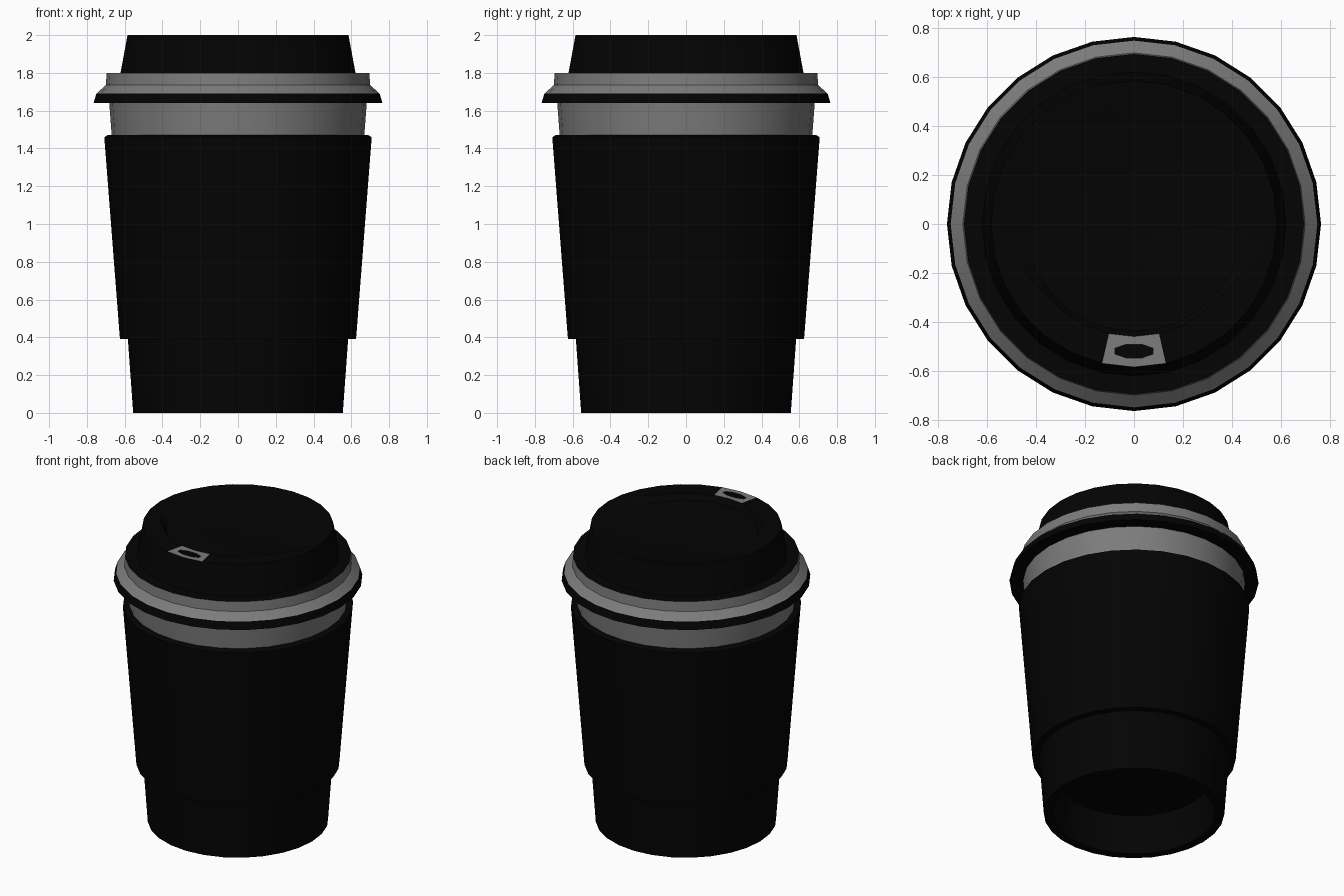
import bpy, bmesh
from math import pi, sin, cos, radians

if "Cube" in bpy.data.objects:
    bpy.data.objects.remove(bpy.data.objects["Cube"])

SIDES = 28


def material(name, value):
    mat = bpy.data.materials.new(name)
    mat.diffuse_color = (value, value, value, 1)
    mat.use_nodes = True
    mat.node_tree.nodes["Principled BSDF"].inputs["Base Color"].default_value = mat.diffuse_color
    return mat


black = material("black", 0.001)
grey = material("grey", 0.2)


def lathe(name, profile, grey_bands=(), wrap=False, shape=None):
    """Spin (radius, z) points around z; close by caps, or wrap into a ring."""
    bm = bmesh.new()
    rings = []
    for i, (r, z) in enumerate(profile):
        ring = []
        for k in range(SIDES):
            a = 2 * pi * k / SIDES
            rr = shape(i, r, a) if shape else r
            ring.append(bm.verts.new((rr * sin(a), -rr * cos(a), z)))  # a = 0 is the front
        rings.append(ring)
    n = len(rings)
    for i in range(n if wrap else n - 1):
        lo, hi = rings[i], rings[(i + 1) % n]
        for k in range(SIDES):
            m = (k + 1) % SIDES
            f = bm.faces.new((lo[k], lo[m], hi[m], hi[k]))
            f.material_index = 1 if i in grey_bands else 0
    if not wrap:
        bm.faces.new(rings[0])
        bm.faces.new(rings[-1])
    bmesh.ops.recalc_face_normals(bm, faces=bm.faces)
    mesh = bpy.data.meshes.new(name)
    bm.to_mesh(mesh)
    bm.free()
    mesh.materials.append(black)
    mesh.materials.append(grey)
    ob = bpy.data.objects.new(name, mesh)
    bpy.context.collection.objects.link(ob)
    return ob


def select(ob):
    bpy.ops.object.select_all(action='DESELECT')
    ob.select_set(True)
    bpy.context.view_layer.objects.active = ob


# Cup: recessed base, tapered wall, pale collar under the lid
cup = lathe("cup", [(0.47, 0.25), (0.50, 0), (0.555, 0), (0.583, 0.39), (0.668, 1.46),
                    (0.683, 1.66), (0.65, 1.66), (0.51, 0.30)], grey_bands={4})

# Sleeve: tapered ring around the cup
sleeve = lathe("sleeve", [(0.575, 0.39), (0.625, 0.39), (0.708, 1.46), (0.69, 1.47),
                          (0.655, 1.47)], wrap=True)


# Lid: the rim widens at the front into a crescent-shaped drinking platform
def front_platform(i, r, a):
    off = min(a, 2 * pi - a)
    t = min(max((radians(105) - off) / radians(60), 0), 1)
    w = t * t * (3 - 2 * t)
    return r - (0.02, 0.10)[i] * w if i < 2 else r


lid = lathe("lid", [(0.46, 1.96), (0.56, 2.0), (0.585, 2.0), (0.622, 1.80), (0.695, 1.80),
                    (0.70, 1.735), (0.75, 1.69), (0.765, 1.64), (0.675, 1.64),
                    (0.66, 1.76), (0.55, 1.82)], grey_bands={4, 5}, shape=front_platform)

# Pale patch around the drinking hole
for f in lid.data.polygons:
    c = f.center
    if c.z > 1.99 and abs(c.x) < 0.12 and c.y < 0:
        f.material_index = 1

# Drinking hole cut into the platform
bpy.ops.mesh.primitive_cylinder_add(vertices=8, radius=1, depth=0.12,
                                    location=(0, -0.52, 2.0), rotation=(0, 0, pi / 8))
cutter = bpy.context.object
cutter.name = "hole_cutter"
bpy.ops.object.transform_apply(location=False, rotation=True, scale=False)
cutter.scale = (0.085, 0.03, 1)
cutter.hide_render = True
cutter.data.materials.append(black)
cut = lid.modifiers.new("drinking_hole", 'BOOLEAN')
cut.operation = 'DIFFERENCE'
cut.object = cutter
select(lid)
bpy.ops.object.modifier_apply(modifier=cut.name)
bpy.data.objects.remove(cutter)

# Smooth round walls, sharp rims
for ob in (cup, sleeve, lid):
    select(ob)
    bpy.ops.object.shade_smooth_by_angle(angle=radians(30))
